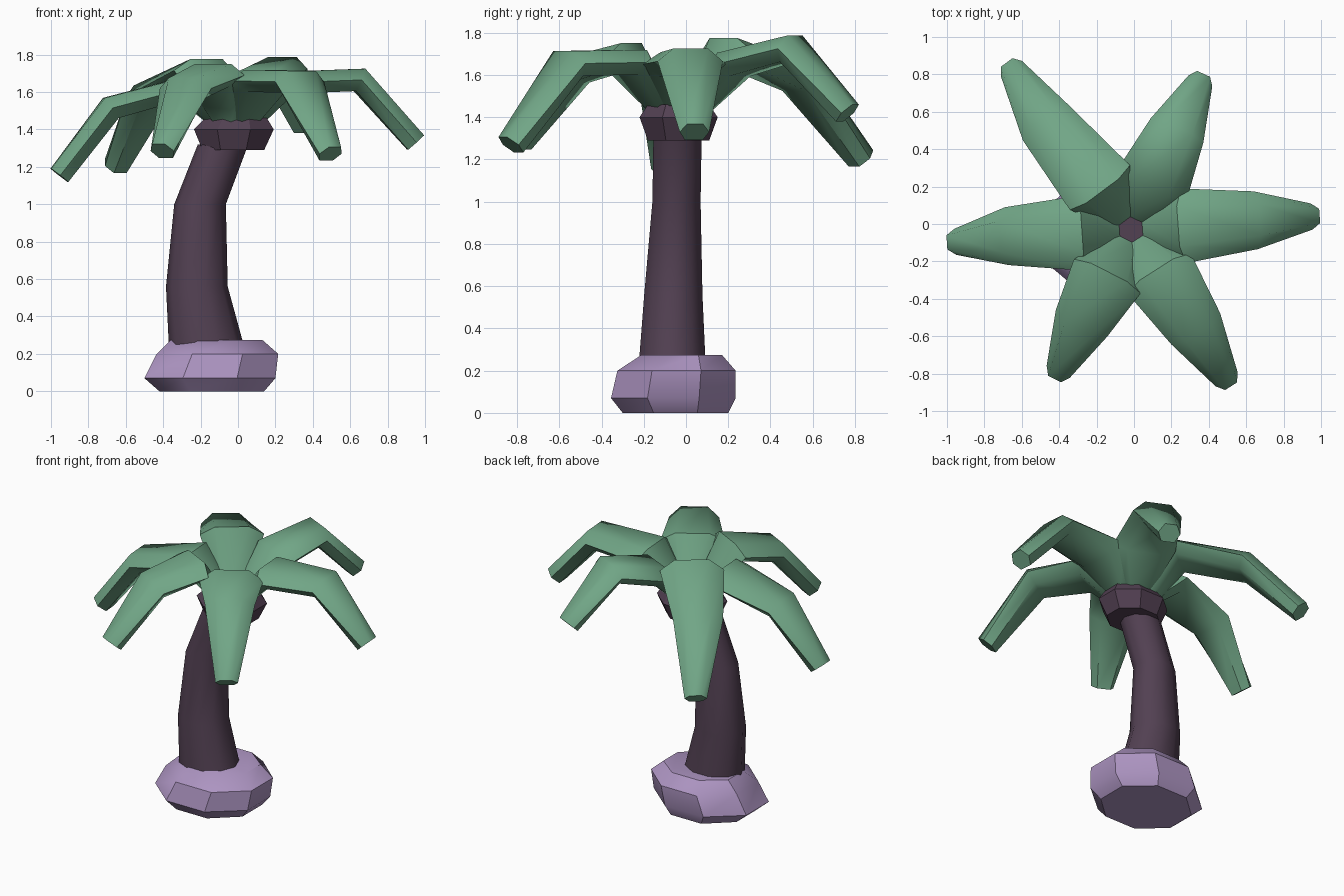
import bpy, bmesh, math
from mathutils import Vector

if "Cube" in bpy.data.objects:
    bpy.data.objects.remove(bpy.data.objects["Cube"])


def material(name, rgb):
    m = bpy.data.materials.new(name)
    m.diffuse_color = (*rgb, 1)
    m.use_nodes = True
    m.node_tree.nodes["Principled BSDF"].inputs["Base Color"].default_value = m.diffuse_color
    return m


GREEN = material("leaf green", (0.165, 0.38, 0.24))
BROWN = material("trunk brown", (0.085, 0.052, 0.085))
LILAC = material("rock lilac", (0.42, 0.30, 0.54))


def loft(name, rings, mat, angle):
    """Skin a list of equal-length point rings and cap both ends."""
    bm = bmesh.new()
    vs = [[bm.verts.new(p) for p in r] for r in rings]
    n = len(vs[0])
    for a, b in zip(vs, vs[1:]):
        for i in range(n):
            j = (i + 1) % n
            bm.faces.new((a[i], a[j], b[j], b[i]))
    bm.faces.new(vs[0])
    bm.faces.new(vs[-1])
    bmesh.ops.recalc_face_normals(bm, faces=bm.faces)
    me = bpy.data.meshes.new(name)
    bm.to_mesh(me)
    bm.free()
    ob = bpy.data.objects.new(name, me)
    bpy.context.collection.objects.link(ob)
    me.materials.append(mat)
    bpy.ops.object.select_all(action='DESELECT')
    ob.select_set(True)
    bpy.context.view_layer.objects.active = ob
    bpy.ops.object.shade_smooth_by_angle(angle=math.radians(angle))
    return ob


def oval(cx, cy, z, rx, ry, n=8, turn=22.5):
    k = 1 / math.cos(math.pi / n) if turn else 1
    pts = []
    for i in range(n):
        a = 2 * math.pi * i / n + math.radians(turn)
        pts.append(Vector((cx + rx * k * math.cos(a), cy + ry * k * math.sin(a), z)))
    return pts


# Rock at the foot
rock = [(-0.14, -0.05, 0, 0.28, 0.25), (-0.15, -0.06, 0.07, 0.35, 0.295),
        (-0.11, -0.045, 0.2, 0.325, 0.28), (-0.115, -0.02, 0.275, 0.245, 0.19)]
loft("rock_base", [oval(*r) for r in rock], LILAC, 35)

# Bent trunk
trunk = [(-0.16, -0.065, 0.15, 0.21, 0.17), (-0.17, -0.065, 0.25, 0.2, 0.165),
         (-0.22, -0.06, 0.56, 0.165, 0.145), (-0.203, -0.045, 1.0, 0.138, 0.12),
         (-0.08, -0.04, 1.32, 0.135, 0.12)]
loft("trunk", [oval(*r, n=10, turn=0) for r in trunk], BROWN, 45)

# Collar under the crown
collar = [(-0.025, -0.035, 1.29, 0.165, 0.145), (-0.022, -0.035, 1.40, 0.213, 0.185),
          (-0.01, -0.035, 1.46, 0.165, 0.145)]
loft("trunk_collar", [oval(*r) for r in collar], BROWN, 30)

# Leaves: shoulder height, bend point, tip point
leaves = [
    (1.65, (0.65, 0.02, 1.665), (0.95, 0.04, 1.33)),
    (1.65, (0.23, 0.50, 1.725), (0.355, 0.765, 1.42)),
    (1.715, (-0.47, 0.54, 1.58), (-0.655, 0.83, 1.205)),
    (1.62, (-0.68, -0.065, 1.515), (-0.955, -0.095, 1.155)),
    (1.69, (-0.28, -0.53, 1.62), (-0.405, -0.79, 1.285)),
    (1.66, (0.33, -0.56, 1.655), (0.495, -0.83, 1.27)),
]
HEX = [(-0.27, 0.5), (0.27, 0.5), (0.5, 0), (0.3, -0.5), (-0.3, -0.5), (-0.5, 0)]
WIDTH = [0.18, 0.40, 0.31, 0.14]
DEPTH = [0.11, 0.13, 0.13, 0.115]
crown = Vector((-0.015, -0.03, 0))

for k, (z, bend, tip) in enumerate(leaves):
    out = Vector(tip) - crown
    out.z = 0
    out.normalize()
    side = Vector((out.y, -out.x, 0))
    path = [crown + out * 0.10 + Vector((0, 0, 1.44)),
            crown + out * 0.28 + Vector((0, 0, z)), Vector(bend), Vector(tip)]
    seg = [(b - a).normalized() for a, b in zip(path, path[1:])]
    tangents = [Vector((0, 0, 1)), seg[0] + seg[1], seg[1] + seg[2], seg[2]]
    rings = []
    for p, t, w, d in zip(path, tangents, WIDTH, DEPTH):
        up = side.cross(t).normalized()
        rings.append([p + side * (s * w) + up * (u * d) for s, u in HEX])
    loft(f"leaf_{k + 1}", rings, GREEN, 50)
